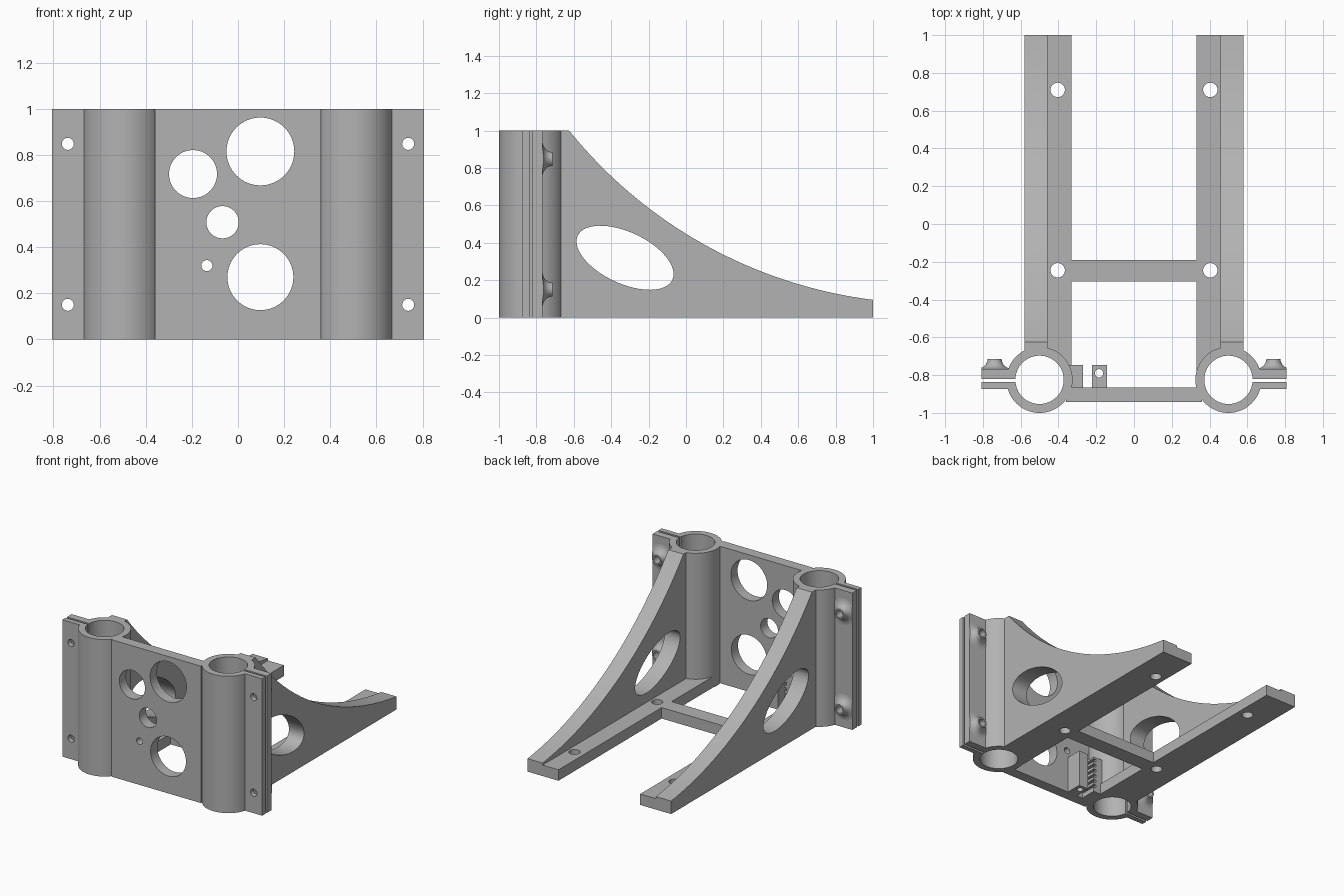
import bpy, bmesh, math
from mathutils import Matrix, Vector

if "Cube" in bpy.data.objects:
    bpy.data.objects.remove(bpy.data.objects["Cube"], do_unlink=True)

grey = bpy.data.materials.new("plain_grey")
grey.use_nodes = True
COLOUR = (0.45, 0.45, 0.45, 1)
grey.diffuse_color = COLOUR
grey.node_tree.nodes["Principled BSDF"].inputs["Base Color"].default_value = COLOUR

TUBE_X, TUBE_Y, TUBE_R, BORE_R = 0.5, -0.825, 0.175, 0.128
SCREW_X, SCREW_HEIGHTS = 0.738, (0.15, 0.848)


def finish(name, bm):
    bmesh.ops.recalc_face_normals(bm, faces=bm.faces)
    mesh = bpy.data.meshes.new(name)
    bm.to_mesh(mesh)
    bm.free()
    mesh.materials.append(grey)
    obj = bpy.data.objects.new(name, mesh)
    bpy.context.collection.objects.link(obj)
    return obj


def box(name, low, high):
    low, high = Vector(low), Vector(high)
    bm = bmesh.new()
    bmesh.ops.create_cube(bm, size=1)
    bmesh.ops.scale(bm, vec=high - low, verts=bm.verts)
    bmesh.ops.translate(bm, vec=(low + high) / 2, verts=bm.verts)
    return finish(name, bm)


def prism(name, points, depth):
    """Extrude a closed outline of 3D points along a depth vector."""
    bm = bmesh.new()
    face = bm.faces.new([bm.verts.new(p) for p in points])
    top = bmesh.ops.extrude_face_region(bm, geom=[face])["geom"]
    moved = [v for v in top if isinstance(v, bmesh.types.BMVert)]
    bmesh.ops.translate(bm, vec=depth, verts=moved)
    return finish(name, bm)


def cylinder(name, centre, radius, length, axis="Z", sides=64):
    bm = bmesh.new()
    turn = Matrix.Rotation(math.pi / 2, 4, "X") if axis == "Y" else Matrix()
    bmesh.ops.create_cone(bm, cap_ends=True, segments=sides, radius1=radius,
                          radius2=radius, depth=length,
                          matrix=Matrix.Translation(centre) @ turn)
    return finish(name, bm)


def lathe_y(name, centre, profile, sides=40):
    """Revolve (radius, y) points about the y direction and cap both ends."""
    bm = bmesh.new()
    rings = []
    for r, y in profile:
        angles = [2 * math.pi * i / sides for i in range(sides)]
        rings.append([bm.verts.new((centre[0] + r * math.cos(a), y,
                                    centre[1] + r * math.sin(a))) for a in angles])
    for a, b in zip(rings, rings[1:]):
        for i in range(sides):
            j = (i + 1) % sides
            bm.faces.new((a[i], a[j], b[j], b[i]))
    bm.faces.new(rings[0])
    bm.faces.new(rings[-1])
    return finish(name, bm)


def cut(obj, cutters):
    """Subtract the cutters, then bake the result."""
    bpy.context.view_layer.objects.active = obj
    for cutter in cutters:
        cutter.hide_render = True
        mod = obj.modifiers.new("cut", "BOOLEAN")
        mod.operation, mod.solver, mod.object = "DIFFERENCE", "EXACT", cutter
        bpy.ops.object.modifier_apply(modifier=mod.name)


def smooth(obj):
    bpy.ops.object.select_all(action="DESELECT")
    obj.select_set(True)
    bpy.context.view_layer.objects.active = obj
    bpy.ops.object.shade_smooth_by_angle(angle=math.radians(30))


parts, helpers = [], []

# Front plate with its round openings
plate = box("front_plate", (-0.36, -0.943, 0), (0.36, -0.865, 1))
openings = [(0.097, 0.815, 0.147), (-0.195, 0.717, 0.104), (-0.067, 0.508, 0.07),
            (-0.135, 0.32, 0.024), (0.097, 0.27, 0.143)]
holes = [cylinder("opening_cutter", (x, -0.9, z), r, 0.3, "Y") for x, z, r in openings]
cut(plate, holes)
parts.append(plate)
helpers += holes

# Crossbar between the two feet
parts.append(box("crossbar", (-0.34, -0.305, 0), (0.34, -0.19, 0.08)))

# Concave arc along the top of each rib
start, end, half = Vector((-0.625, 1)), Vector((1, 0.095)), math.radians(22)
chord = end - start
normal = Vector((-chord.y, chord.x)).normalized()
radius = chord.length / (2 * math.sin(half))
centre = (start + end) / 2 + normal * radius * math.cos(half)
arc = []
for i in range(33):
    a = half * (i / 16 - 1)
    arc.append(centre - normal * radius * math.cos(a)
               + chord.normalized() * radius * math.sin(a))
rib_outline = [(-0.69, 0), (-0.69, 1)] + [tuple(p) for p in arc] + [(1, 0)]

# Tilted oval for the rib window
tilt = math.radians(-25)
oval = []
for i in range(64):
    t = 2 * math.pi * i / 64
    u, v = 0.279 * math.cos(t), 0.137 * math.sin(t)
    oval.append((-0.326 + u * math.cos(tilt) - v * math.sin(tilt),
                 0.32 + u * math.sin(tilt) + v * math.cos(tilt)))

for side, s in (("left", 1), ("right", -1)):
    def span(name, x0, x1, y0, y1, z0, z1):
        a, b = sorted((s * x0, s * x1))
        return box(name, (a, y0, z0), (b, y1, z1))

    bore = cylinder("bore_cutter", (s * TUBE_X, TUBE_Y, 0.5), BORE_R, 1.4)
    slot = span("slot_cutter", 0.6, 0.9, -0.836, -0.82, -0.1, 1.1)
    trim = span("trim_cutter", 0.807, 1, -1, -0.6, -0.1, 1.1)
    screws = [cylinder("screw_cutter", (s * SCREW_X, -0.8, z), 0.026, 0.4, "Y", 32)
              for z in SCREW_HEIGHTS]

    # Split clamp tube
    tube = cylinder(side + "_clamp_tube", (s * TUBE_X, TUBE_Y, 0.5), TUBE_R, 1)
    cut(tube, [bore, slot])

    # Pair of clamp flanges
    flange = span(side + "_clamp_flanges", 0.64, 0.807, -0.873, -0.767, 0, 1)
    cut(flange, [slot] + screws)

    # Flared bosses around the screw holes
    for label, z, screw in zip(("lower", "upper"), SCREW_HEIGHTS, screws):
        flare = [(0.095, -0.772)]
        for i in range(7):
            a = math.pi / 2 * i / 6
            flare.append((0.095 - 0.058 * math.sin(a), -0.715 - 0.052 * math.cos(a)))
        boss = lathe_y(side + "_" + label + "_boss", (s * SCREW_X, z), flare)
        cut(boss, [trim, screw, bore])
        parts.append(boss)

    # Curved rib with an oval window
    rib = prism(side + "_rib", [(s * 0.458, y, z) for y, z in rib_outline],
                (s * 0.122, 0, 0))
    window = prism("window_cutter", [(s * 0.4, y, z) for y, z in oval], (s * 0.25, 0, 0))
    cut(rib, [window])

    # Flat foot with mounting holes
    foot = span(side + "_foot", 0.33, 0.47, -0.8, 1, 0, 0.08)
    mounts = [cylinder("mount_cutter", (s * 0.404, y, 0), 0.038, 0.4, "Z", 40)
              for y in (0.71, -0.245)]
    cut(foot, [bore] + mounts)
    if s < 0:
        cut(bpy.data.objects["crossbar"], mounts[1:])

    parts += [tube, flange, rib, foot]
    helpers += [bore, slot, trim, window] + screws + mounts

# Belt holder: toothed block and drilled block behind the plate
toothed = box("toothed_block", (-0.345, -0.87, 0), (-0.27, -0.746, 0.27))
notches = [box("notch_cutter", (-0.29, -0.86, 0.035 + 0.04 * i),
               (-0.25, -0.7, 0.055 + 0.04 * i)) for i in range(6)]
cut(toothed, notches)
drilled = box("drilled_block", (-0.222, -0.87, 0), (-0.143, -0.746, 0.27))
pin = cylinder("pin_cutter", (-0.185, -0.79, 0.1), 0.022, 0.6, "Z", 32)
cut(drilled, [pin])
parts += [toothed, drilled]
helpers += notches + [pin]

for part in parts:
    smooth(part)
for helper in helpers:
    bpy.data.objects.remove(helper, do_unlink=True)
